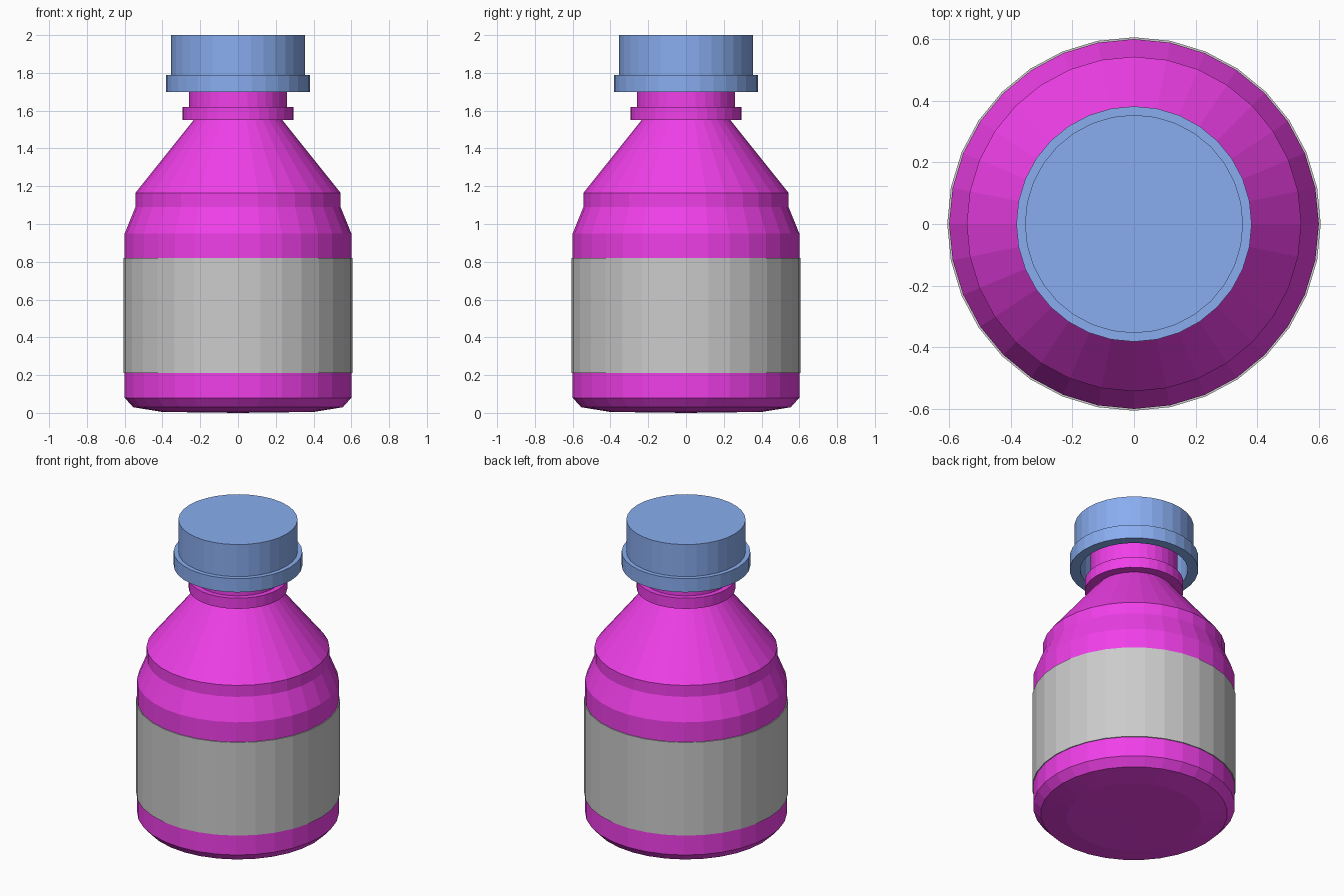
import bpy, bmesh, math

if "Cube" in bpy.data.objects:
    bpy.data.objects.remove(bpy.data.objects["Cube"])

SEGMENTS = 32


def material(name, color):
    mat = bpy.data.materials.new(name)
    mat.diffuse_color = (*color, 1)
    mat.use_nodes = True
    mat.node_tree.nodes["Principled BSDF"].inputs["Base Color"].default_value = mat.diffuse_color
    return mat


def lathe(name, profile, mat=None):
    """Spin a (radius, z) profile around the z axis."""
    bm = bmesh.new()
    verts = [bm.verts.new((r, 0, z)) for r, z in profile]
    edges = [bm.edges.new(pair) for pair in zip(verts, verts[1:])]
    bmesh.ops.spin(bm, geom=verts + edges, cent=(0, 0, 0), axis=(0, 0, 1),
                   angle=math.tau, steps=SEGMENTS)
    bmesh.ops.remove_doubles(bm, verts=bm.verts, dist=1e-4)
    bmesh.ops.recalc_face_normals(bm, faces=bm.faces)
    mesh = bpy.data.meshes.new(name)
    bm.to_mesh(mesh)
    bm.free()
    obj = bpy.data.objects.new(name, mesh)
    bpy.context.collection.objects.link(obj)
    if mat:
        mesh.materials.append(mat)
    return obj


magenta = material("magenta_plastic", (0.87, 0.05, 0.81))
blue = material("blue_plastic", (0.25, 0.42, 0.87))

# Bottle: chamfered base, stepped shoulder, cone, neck ring and neck
lathe("bottle", [
    (0, 0), (0.40, 0.005), (0.555, 0.03), (0.60, 0.08), (0.60, 0.95),
    (0.543, 1.09), (0.543, 1.165), (0.235, 1.55), (0.293, 1.55),
    (0.293, 1.62), (0.26, 1.62), (0.26, 1.94), (0, 1.94)], magenta)

# Label: thin sleeve around the body
lathe("label", [
    (0.599, 0.21), (0.606, 0.21), (0.606, 0.82), (0.599, 0.82), (0.599, 0.21)])

# Cap: hollow underneath, with a wider rim
lathe("cap", [
    (0, 2.0), (0.354, 2.0), (0.354, 1.79), (0.382, 1.79), (0.382, 1.70),
    (0.32, 1.70), (0.32, 1.95), (0, 1.95)], blue)
